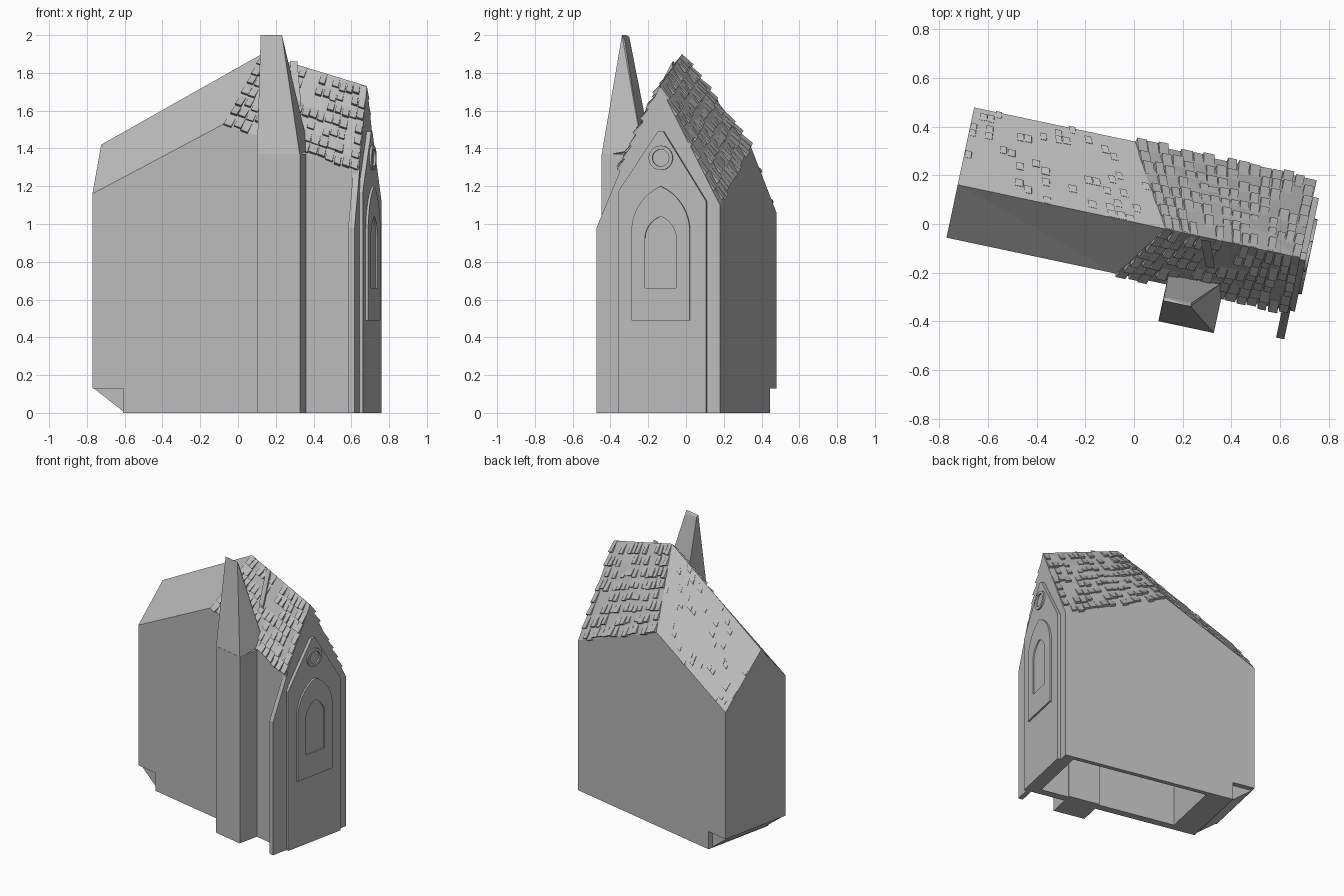
import bpy, bmesh, math, random
from mathutils import Vector, Matrix

random.seed(4)
if "Cube" in bpy.data.objects:
    bpy.data.objects.remove(bpy.data.objects["Cube"], do_unlink=True)

TURN = Matrix.Rotation(math.radians(-12), 4, 'Z')   # the building stands at an angle

stone = bpy.data.materials.new("grey stone")
stone.use_nodes = True
GREY = (0.5, 0.5, 0.5, 1)
stone.diffuse_color = GREY
stone.node_tree.nodes["Principled BSDF"].inputs["Base Color"].default_value = GREY


def finish(name, bm, helper=False):
    bmesh.ops.recalc_face_normals(bm, faces=bm.faces)
    mesh = bpy.data.meshes.new(name)
    bm.to_mesh(mesh)
    bm.free()
    mesh.transform(TURN)
    mesh.materials.append(stone)
    ob = bpy.data.objects.new(name, mesh)
    bpy.context.collection.objects.link(ob)
    if helper:
        ob.hide_render = True
        ob.hide_viewport = True
        ob.display_type = 'WIRE'
    return ob


def hull(name, points, helper=False):
    bm = bmesh.new()
    for p in points:
        bm.verts.new(p)
    bmesh.ops.convex_hull(bm, input=bm.verts)
    return finish(name, bm, helper)


def block(name, u, v, z, helper=False):
    return hull(name, [(a, b, c) for a in u for b in v for c in z], helper)


def slab(name, outline, u0, u1, helper=False):
    """Extrude a (v, z) outline along the length of the building."""
    bm = bmesh.new()
    face = bm.faces.new([bm.verts.new((u0, v, z)) for v, z in outline])
    new = bmesh.ops.extrude_face_region(bm, geom=[face])["geom"]
    bmesh.ops.translate(bm, vec=(u1 - u0, 0, 0),
                        verts=[g for g in new if isinstance(g, bmesh.types.BMVert)])
    return finish(name, bm, helper)


def cut(ob, cutter):
    m = ob.modifiers.new("cut", 'BOOLEAN')
    m.operation = 'DIFFERENCE'
    m.solver = 'EXACT'
    m.object = cutter


def arch(mid, w, z0, spring, top, steps=8):
    """Pointed arch outline made of two arcs."""
    h = top - spring
    r = (w * w + h * h) / (2 * w)
    end = math.atan2(h, r - w)
    half = [(w - r + r * math.cos(end * i / steps), spring + r * math.sin(end * i / steps))
            for i in range(steps + 1)]
    left = [(-v, z) for v, z in reversed(half[:-1])]
    return [(mid + v, z) for v, z in [(w, z0)] + half + left + [(-w, z0)]]


# Main body: three cross-sections, each front eave, ridge, back eave
FRONT, RIDGE, BACK = -0.215, 0.007, 0.332
L, R = -0.742, 0.697
front_eave = [Vector(p) for p in ((L, FRONT, 1.16), (-0.03, FRONT, 1.53), (R, FRONT, 1.28))]
ridge = [Vector(p) for p in ((L, RIDGE, 1.42), (0.128, RIDGE, 1.9), (R, RIDGE, 1.73))]
back_eave = [Vector(p) for p in ((L, BACK, 1.06), (-0.07, BACK, 1.42), (R, BACK, 1.1))]

bm = bmesh.new()
lines = []
for row in (front_eave, ridge, back_eave):
    lines.append([bm.verts.new(p) for p in row])
for row in (back_eave, front_eave):
    lines.append([bm.verts.new((p.x, p.y, 0)) for p in row])
for i in range(2):
    for a, b in zip(lines, lines[1:] + lines[:1]):
        bm.faces.new((a[i], a[i + 1], b[i + 1], b[i]))
for i in (0, 2):
    bm.faces.new([line[i] for line in lines])
bmesh.ops.triangulate(bm, faces=bm.faces[:])
body = finish("chapel_body", bm)
cut(body, block("floor_opening_cutter", (-0.39, 0.62), (-0.16, 0.3), (-0.1, 1.0), True))
cut(body, block("end_step_cutter", (-1, -0.576), (-0.5, 0.5), (-0.1, 0.13), True))
hull("end_corbel", [(u, v, z) for v in (-0.195, 0.295)
                    for u, z in ((L + 0.001, 0.131), (-0.57, 0.131), (-0.57, 0.001))])


# Roof shingles: wedges laid in uneven courses on each roof slope
def shingles(name, eave, top, rows, cols, chance, thick):
    bm = bmesh.new()
    n = (eave[1] - eave[0]).cross(top[0] - eave[0]).normalized()
    n *= 1 if n.z > 0 else -1

    def at(s, t):
        return eave[0].lerp(eave[1], s).lerp(top[0].lerp(top[1], s), t)

    for r in range(rows):
        for c in range(cols):
            if random.random() > chance:
                continue
            s0 = (c + random.uniform(0, 0.15)) / cols
            s1 = min((c + random.uniform(0.85, 1.0)) / cols, 1)
            t0 = (r + random.uniform(-0.12, 0.12)) / rows
            t1 = min(t0 + 0.95 / rows, 1)
            lift = n * thick * random.uniform(0.6, 1.2)
            a, b, c1, d = at(s0, t0), at(s1, t0), at(s1, t1), at(s0, t1)
            low = [bm.verts.new(p - n * 0.004) for p in (a, b, c1, d)]
            high = [bm.verts.new(p) for p in (a + lift, b + lift, c1 + n * 0.001, d + n * 0.001)]
            bm.faces.new(low)
            bm.faces.new(high)
            for i in range(4):
                j = (i + 1) % 4
                bm.faces.new((low[i], low[j], high[j], high[i]))
    finish(name, bm)


shingles("front_shingles", front_eave[1:], ridge[1:], 7, 16, 0.8, 0.02)
shingles("back_shingles", back_eave[1:], ridge[1:], 8, 16, 0.8, 0.018)
shingles("worn_back_shingles", back_eave[:2], ridge[:2], 14, 22, 0.15, 0.009)

# Raised rib on the roof behind the turret
hull("roof_rib", [(u + 0.4 * (0.0 - v), v, z + dz) for u in (0.28, 0.32)
                  for v, z in ((-0.11, 1.59), (-0.005, 1.8)) for dz in (-0.05, 0.06)])

# Turret with a steep wedge roof, upright on one side
block("turret", (0.181, 0.414), (-0.37, -0.15), (0, 1.37))
hull("turret_roof",
     [(0.181, -0.37, 1.36), (0.414, -0.37, 1.36), (0.181, -0.15, 1.4), (0.414, -0.15, 1.4),
      (0.183, -0.283, 2.0), (0.298, -0.283, 2.0), (0.183, -0.268, 1.99), (0.298, -0.268, 1.97)])

# Side fin continuing the gable slope down to the ground
slab("side_fin", [(-0.335, 0), (-0.2, 0), (-0.2, 1.3), (-0.335, 0.98)], 0.668, 0.702)

# Gable facade: raised plate, arched panel with a sunken window, round ornament
slab("facade_plate", [(-0.215, 0), (0.262, 0), (0.262, 1.12), (0.03, 1.49),
                      (0.0, 1.49), (-0.215, 1.17)], 0.68, 0.721)
panel = slab("arched_panel", arch(0.018, 0.158, 0.49, 0.96, 1.2), 0.71, 0.734)
cut(panel, slab("window_cutter", arch(0.018, 0.085, 0.66, 0.92, 1.04), 0.725, 0.75, True))

bm = bmesh.new()
SEG = 24
rings = []
for radius, u in ((0.065, 0.71), (0.065, 0.733), (0.045, 0.733), (0.045, 0.71)):
    rings.append([bm.verts.new((u, 0.018 + radius * math.cos(math.tau * i / SEG),
                                1.35 + radius * math.sin(math.tau * i / SEG)))
                  for i in range(SEG)])
for a, b in zip(rings, rings[1:] + rings[:1]):
    for i in range(SEG):
        j = (i + 1) % SEG
        bm.faces.new((a[i], a[j], b[j], b[i]))
finish("round_ornament", bm)
